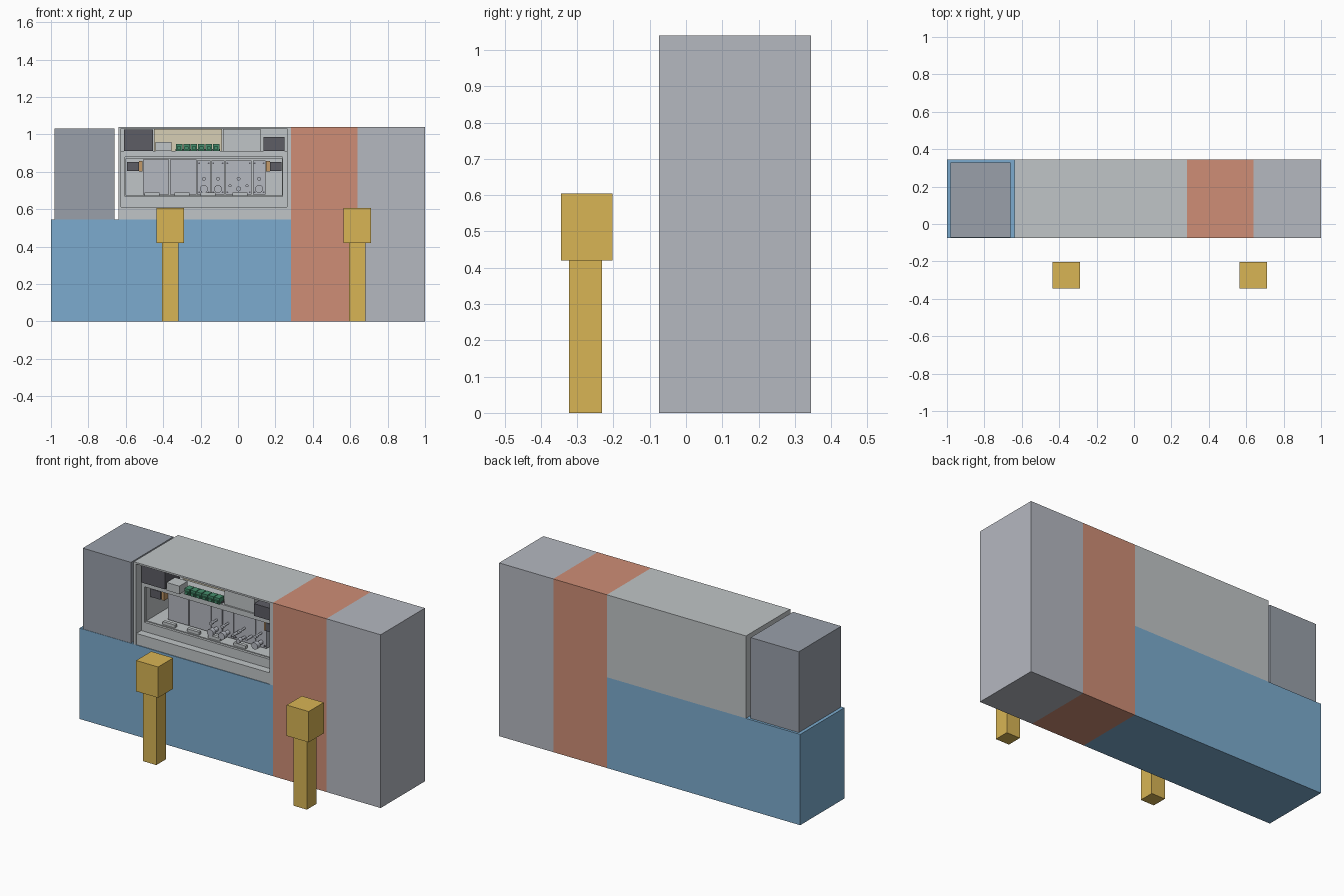
import bpy, bmesh, math
from mathutils import Matrix, Vector

if "Cube" in bpy.data.objects:
    bpy.data.objects.remove(bpy.data.objects["Cube"])

FRONT, BACK = -0.075, 0.345


def material(name, r, g, b):
    m = bpy.data.materials.new(name)
    m.diffuse_color = (r, g, b, 1)
    m.use_nodes = True
    m.node_tree.nodes["Principled BSDF"].inputs["Base Color"].default_value = m.diffuse_color
    return m


blue = material("blue", 0.20, 0.41, 0.62)
orange = material("orange", 0.62, 0.27, 0.18)
yellow = material("yellow", 0.69, 0.46, 0.09)
slate = material("slate", 0.32, 0.35, 0.40)
steel = material("steel", 0.46, 0.48, 0.53)
dark = material("dark", 0.11, 0.11, 0.13)
green = material("green", 0.06, 0.27, 0.15)
beige = material("beige", 0.68, 0.62, 0.46)
copper = material("copper", 0.55, 0.32, 0.14)
shell = material("shell", 0.53, 0.56, 0.57)


def finish(bm, name, mat):
    me = bpy.data.meshes.new(name)
    bm.to_mesh(me)
    bm.free()
    ob = bpy.data.objects.new(name, me)
    bpy.context.collection.objects.link(ob)
    if mat:
        me.materials.append(mat)
    return ob


def boxes(name, spans, mat=None):
    """One object from boxes given as (x0, x1, y0, y1, z0, z1)."""
    bm = bmesh.new()
    for x0, x1, y0, y1, z0, z1 in spans:
        bmesh.ops.create_cube(bm, size=1, matrix=Matrix.Translation(
            ((x0 + x1) / 2, (y0 + y1) / 2, (z0 + z1) / 2))
            @ Matrix.Diagonal((x1 - x0, y1 - y0, z1 - z0, 1)))
    return finish(bm, name, mat)


def rods(name, items, mat=None):
    """Cylinders along y given as (x, z, radius, y0, y1)."""
    bm = bmesh.new()
    for x, z, r, y0, y1 in items:
        bmesh.ops.create_cone(bm, cap_ends=True, segments=16, radius1=r, radius2=r,
                              depth=y1 - y0, matrix=Matrix.Translation((x, (y0 + y1) / 2, z))
                              @ Matrix.Rotation(math.pi / 2, 4, 'X'))
    ob = finish(bm, name, mat)
    for p in ob.data.polygons:
        p.use_smooth = len(p.vertices) == 4
    return ob


def frame(x0, x1, z0, z1, ix0, ix1, iz0, iz1, y0, y1):
    """Four bars around a rectangular opening."""
    return [(x0, ix0, y0, y1, z0, z1), (ix1, x1, y0, y1, z0, z1),
            (ix0, ix1, y0, y1, z0, iz0), (ix0, ix1, y0, y1, iz1, z1)]


# Large clearance and equipment blocks
boxes("base_block", [(-1, 0.284, FRONT, BACK, 0, 0.545)], blue)
boxes("middle_block", [(0.284, 0.64, FRONT, BACK, 0, 1.04)], orange)
boxes("right_block", [(0.64, 1, FRONT, BACK, 0, 1.04)], steel)
boxes("left_cabinet", [(-0.98, -0.66, -0.073, 0.33, 0.545, 1.03)], slate)

# Posts with square heads
for side, x in (("left", -0.362), ("right", 0.638)):
    boxes(side + "_post", [(x - 0.045, x + 0.045, -0.322, -0.232, 0, 0.42)], yellow)
    boxes(side + "_post_head", [(x - 0.073, x + 0.073, -0.345, -0.202, 0.42, 0.605)], yellow)

# Open-fronted machine housing
boxes("housing", [
    (-0.64, -0.625, FRONT, BACK, 0.545, 1.04),
    (0.262, 0.284, FRONT, BACK, 0.545, 1.04),
    (-0.625, 0.262, FRONT, BACK, 1.03, 1.04),
    (-0.625, 0.262, 0.2, BACK, 0.545, 1.03),
    (-0.625, 0.262, FRONT + 0.004, 0.2, 0.545, 0.612)], shell)

# Recessed panel, bay liner and shelf
P = FRONT + 0.05
boxes("bay_panel", frame(-0.625, 0.262, 0.612, 0.912, -0.605, 0.238, 0.667, 0.88, P, P + 0.015), shell)
boxes("bay_liner", frame(-0.615, 0.25, 0.652, 0.893, -0.600, 0.234, 0.672, 0.872, P + 0.015, 0.2), shell)
boxes("upper_shelf", [(-0.625, 0.262, P, 0.2, 0.897, 0.912)], shell)

# Upper compartment electronics
boxes("power_unit", [(-0.61, -0.455, -0.045, 0.1, 0.912, 1.025)], dark)
boxes("relay_box", [(-0.44, -0.355, -0.05, 0.03, 0.912, 0.96)], shell)
boxes("rear_board", [(-0.45, -0.085, 0.12, 0.13, 0.912, 1.028)], beige)
boxes("controller_box", [(-0.08, 0.12, -0.015, 0.12, 0.912, 1.028)], shell)
boxes("switch_box", [(0.137, 0.248, -0.045, 0.06, 0.912, 0.985)], dark)
blocks = []
for i in range(6):
    x = -0.332 + i * 0.0395
    blocks += [(x, x + 0.035, -0.035, 0.01, 0.912, 0.948),
               (x + 0.007, x + 0.028, -0.045, -0.035, 0.918, 0.934)]
boxes("terminal_blocks", blocks, green)
boxes("terminal_rail", [(-0.335, -0.095, -0.02, 0.005, 0.908, 0.922)], dark)

# Paired drive units in the bay
boxes("bay_motors", [(-0.594, -0.53, 0.02, 0.16, 0.805, 0.853),
                     (0.17, 0.233, 0.02, 0.16, 0.805, 0.853)], dark)
boxes("motor_couplings", [(-0.53, -0.511, 0.03, 0.11, 0.8, 0.858),
                          (0.151, 0.17, 0.03, 0.11, 0.8, 0.858)], copper)

# Plain modules and fitted module plates
boxes("large_modules", [(-0.508, -0.37, 0.06, 0.19, 0.677, 0.865),
                        (-0.364, -0.222, 0.06, 0.19, 0.677, 0.865)], steel)
plates = [(-0.218, -0.147), (-0.142, -0.072), (-0.067, 0.073), (0.079, 0.147)]
boxes("valve_modules", [(a, b, 0.06, 0.19, 0.677, 0.86) for a, b in plates], steel)
boxes("floor_stops", [(x, x + 0.08, 0.0, 0.02, 0.672, 0.69) for x in (-0.5, -0.34, -0.2, -0.03)], shell)

# Valve stems, knobs and fixing screws
fittings, screws = [], []
for a, b in plates:
    c, wide = (a + b) / 2, b - a > 0.1
    big = 0.013 if wide else 0.021
    fittings += [(c, 0.762, 0.006, 0.02, 0.06), (c, 0.762, 0.010, 0.0, 0.02),
                 (c, 0.708, big * 0.6, 0.02, 0.06), (c, 0.708, big, -0.005, 0.022)]
    screws += [(x, z, 0.005, 0.054, 0.06) for x in (a + 0.01, b - 0.01) for z in (0.69, 0.845)]
    if wide:
        fittings += [(c + d, 0.725, 0.008, 0.01, 0.06) for d in (-0.045, 0.045)]
rods("valve_fittings", fittings, steel)
rods("fixing_screws", screws, dark)
